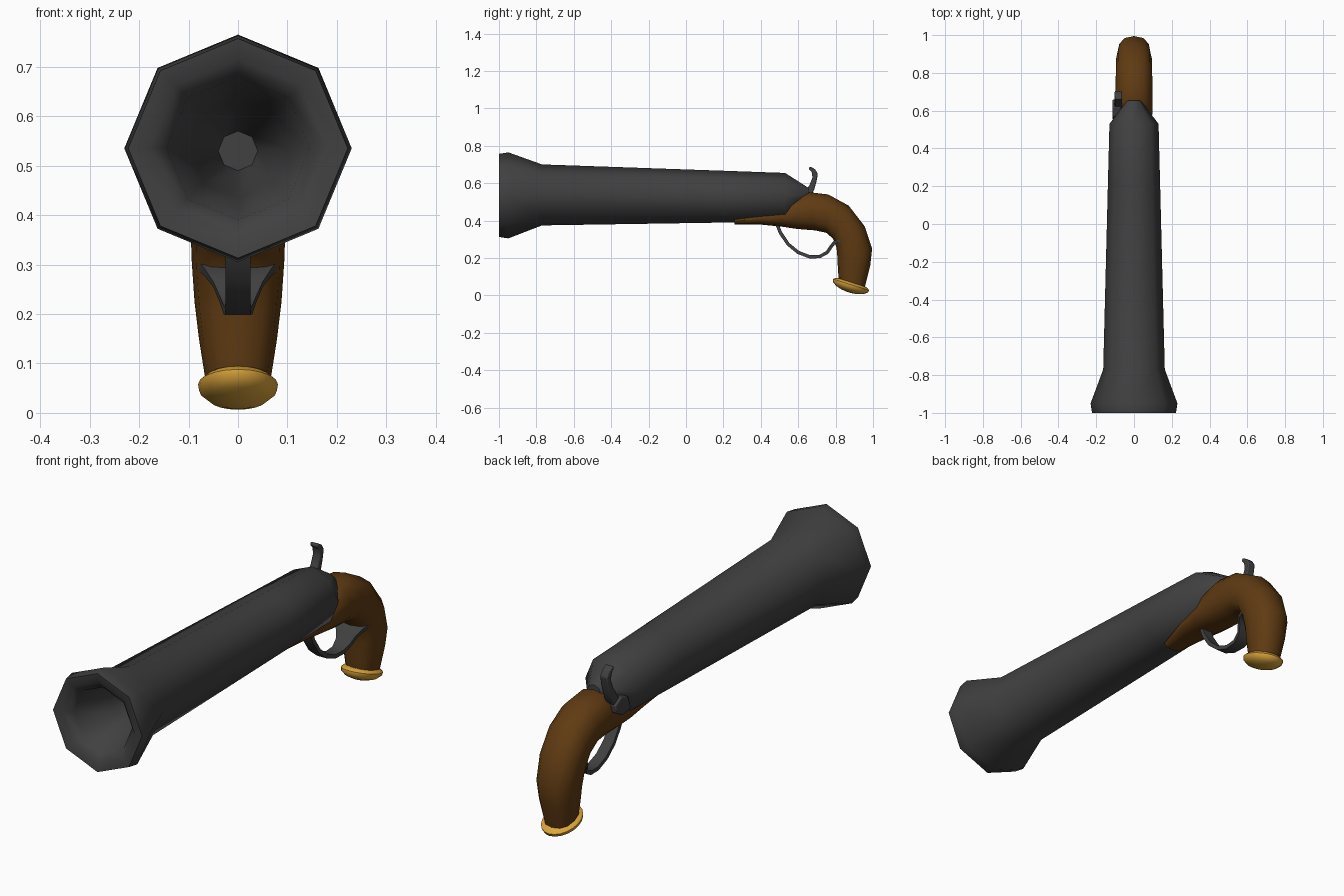
import bpy, bmesh, math
from mathutils import Vector

cube = bpy.data.objects.get("Cube")
if cube:
    bpy.data.objects.remove(cube, do_unlink=True)


def material(name, rgb):
    m = bpy.data.materials.new(name)
    m.use_nodes = True
    m.diffuse_color = (*rgb, 1)
    bsdf = m.node_tree.nodes["Principled BSDF"]
    bsdf.inputs["Base Color"].default_value = (*rgb, 1)
    bsdf.inputs["Roughness"].default_value = 0.7
    return m


steel = material("dark steel", (0.052, 0.052, 0.052))
wood = material("brown wood", (0.115, 0.043, 0.006))
brass = material("brass", (0.72, 0.38, 0.045))


def finish(name, bm, mat, angle=60):
    bmesh.ops.recalc_face_normals(bm, faces=bm.faces)
    me = bpy.data.meshes.new(name)
    bm.to_mesh(me)
    bm.free()
    me.materials.append(mat)
    ob = bpy.data.objects.new(name, me)
    bpy.context.collection.objects.link(ob)
    bpy.ops.object.select_all(action="DESELECT")
    ob.select_set(True)
    bpy.context.view_layer.objects.active = ob
    bpy.ops.object.shade_smooth_by_angle(angle=math.radians(angle))
    return ob


def loft(rings):
    """Skin a list of point rings and close both ends."""
    bm = bmesh.new()
    loops = [[bm.verts.new(p) for p in ring] for ring in rings]
    for a, b in zip(loops, loops[1:]):
        n = len(a)
        for i in range(n):
            j = (i + 1) % n
            bm.faces.new((a[i], a[j], b[j], b[i]))
    bm.faces.new(loops[0])
    bm.faces.new(loops[-1])
    return bm


def section(top, bottom, width, sides=12, power=0.85):
    """Rounded cross-section spanning two points of the side outline."""
    t, b = Vector((0, *top)), Vector((0, *bottom))
    mid, half = (t + b) / 2, (t - b) / 2
    ring = []
    for i in range(sides):
        a = math.tau * i / sides
        c, s = math.cos(a), math.sin(a)
        c = math.copysign(abs(c) ** power, c)
        s = math.copysign(abs(s) ** power, s)
        ring.append(mid + half * c + Vector((width * s, 0, 0)))
    return ring


# Flared octagonal barrel: bore from the inside out, then back to the breech
barrel_profile = [  # y, radius, centre height
    (-0.35, 0.04, 0.53), (-0.75, 0.10, 0.535), (-0.96, 0.145, 0.535),
    (-0.995, 0.18, 0.535), (-1.0, 0.222, 0.535), (-0.95, 0.23, 0.535),
    (-0.77, 0.163, 0.5375), (0.22, 0.138, 0.528), (0.53, 0.13, 0.525),
    (0.655, 0.035, 0.54),
]
rings = []
for y, r, z in barrel_profile:
    rings.append([(r * math.sin(k * math.tau / 8), y, z + r * math.cos(k * math.tau / 8))
                  for k in range(8)])
barrel = finish("barrel", loft(rings), steel, 50)
# Crisp facets near the breech and a crease where the bore begins
sharp = barrel.data.attributes.get("sharp_edge")
if sharp is None:
    sharp = barrel.data.attributes.new("sharp_edge", "BOOLEAN", "EDGE")
for e in barrel.data.edges:
    ys = [barrel.data.vertices[v].co.y for v in e.vertices]
    if min(ys) > 0.2 or (max(ys) < -0.955 and min(ys) > -0.965):
        sharp.data[e.index].value = True

# Stock sweeping from the fore end into the curved grip
stock_sections = [
    ((0.26, 0.41), (0.26, 0.38), 0.045), ((0.40, 0.45), (0.40, 0.379), 0.075),
    ((0.50, 0.48), (0.51, 0.368), 0.092), ((0.57, 0.52), (0.60, 0.355), 0.097),
    ((0.65, 0.553), (0.69, 0.348), 0.097), ((0.76, 0.54), (0.75, 0.335), 0.097),
    ((0.87, 0.48), (0.785, 0.305), 0.096), ((0.955, 0.37), (0.805, 0.255), 0.094),
    ((0.995, 0.25), (0.81, 0.20), 0.088), ((0.985, 0.16), (0.812, 0.14), 0.079),
    ((0.955, 0.04), (0.818, 0.07), 0.064),
]
finish("stock", loft([section(*s) for s in stock_sections]), wood, 50)

# Tilted brass butt cap
cap_profile = [(0.06, 0.021), (0.085, 0.02), (0.101, 0.008), (0.098, -0.006),
               (0.075, -0.022), (0.04, -0.032), (0.008, -0.035)]
tilt = math.atan2(0.06, 0.19)
rings = []
for r, h in cap_profile:
    ring = []
    for i in range(20):
        a = math.tau * i / 20
        u = r * math.cos(a)
        ring.append((0.8 * r * math.sin(a),
                     0.88 + u * math.cos(tilt) + h * math.sin(tilt),
                     0.05 - u * math.sin(tilt) + h * math.cos(tilt)))
    rings.append(ring)
finish("butt_cap", loft(rings), brass, 50)

# Trigger guard: a strap that flares where it meets the grip
guard_path = [  # y, z, half width
    (0.485, 0.385, 0.025), (0.505, 0.335, 0.025), (0.545, 0.275, 0.025),
    (0.60, 0.23, 0.025), (0.66, 0.207, 0.026), (0.715, 0.208, 0.029),
    (0.755, 0.23, 0.037), (0.775, 0.26, 0.05), (0.795, 0.285, 0.068),
    (0.83, 0.295, 0.078),
]
rings = []
for i, (y, z, w) in enumerate(guard_path):
    p, q = guard_path[max(i - 1, 0)], guard_path[min(i + 1, len(guard_path) - 1)]
    d = Vector((0, q[0] - p[0], q[1] - p[1])).normalized()
    n = Vector((0, -d.z, d.y)) * 0.009
    c, side = Vector((0, y, z)), Vector((w, 0, 0))
    rings.append([c + side + n, c - side + n, c - side - n, c + side - n])
finish("trigger_guard", loft(rings), steel, 40)


def plate(name, outline, x0, x1):
    """Side outline extruded across x with softened edges."""
    ob = finish(name, loft([[(x, y, z) for y, z in outline] for x in (x0, x1)]), steel, 40)
    bev = ob.modifiers.new("soft edges", "BEVEL")
    bev.width = 0.005
    bev.segments = 2


# Cocked hammer and its lock plate on the right side
plate("hammer", [(0.60, 0.50), (0.635, 0.555), (0.66, 0.59), (0.676, 0.63),
                 (0.672, 0.66), (0.655, 0.678), (0.662, 0.69), (0.69, 0.675),
                 (0.705, 0.65), (0.698, 0.61), (0.685, 0.565), (0.665, 0.52),
                 (0.635, 0.485)], -0.102, -0.064)
plate("lock_plate", [(0.55, 0.46), (0.57, 0.52), (0.62, 0.535), (0.66, 0.51),
                     (0.655, 0.475), (0.61, 0.45)], -0.113, -0.07)
